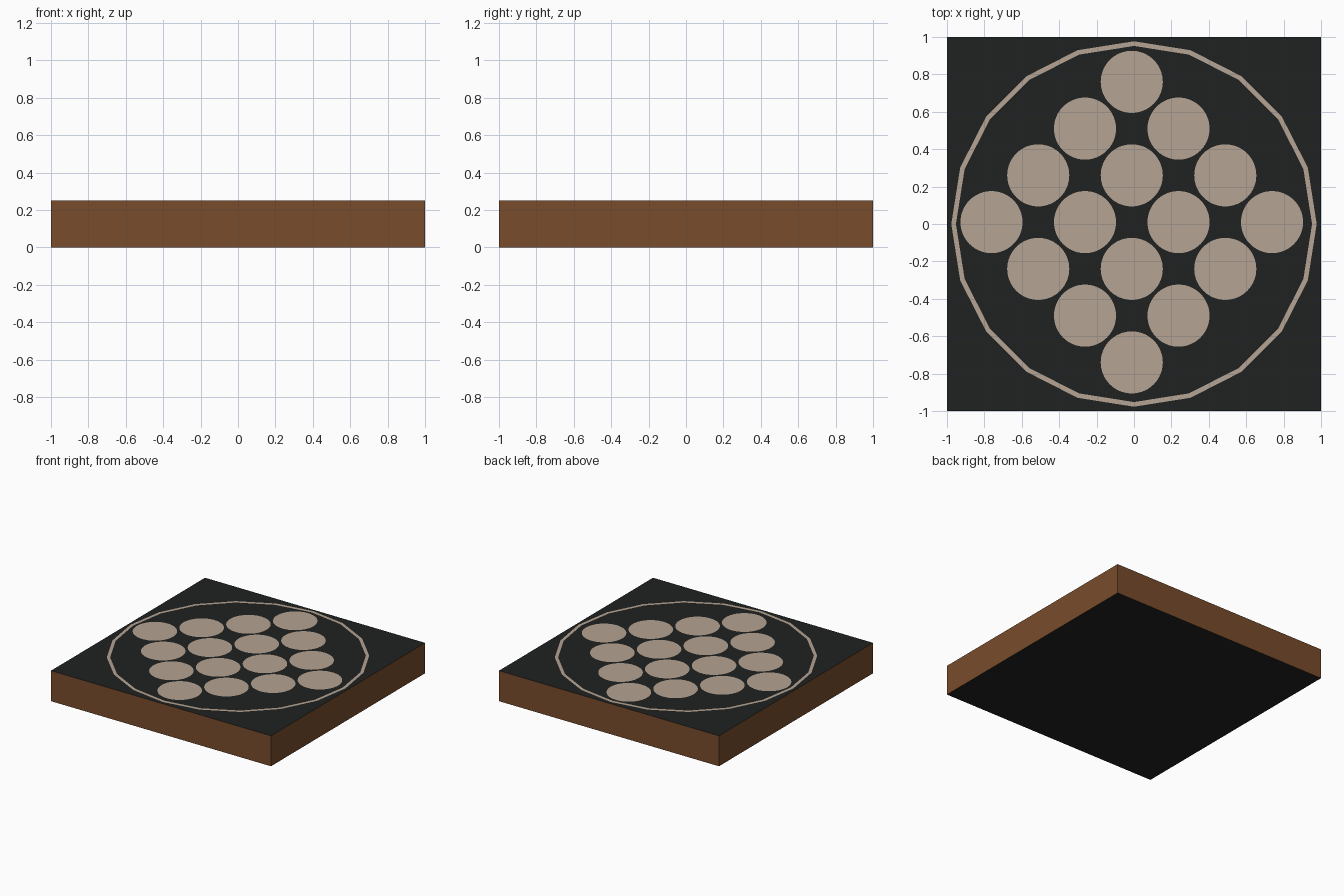
import bpy, bmesh
from math import cos, sin, tau

if "Cube" in bpy.data.objects:
    bpy.data.objects.remove(bpy.data.objects["Cube"])

TOP = 0.25       # top of the slab
INLAY = 0.252    # painted shapes sit just above it


def material(name, rgb):
    m = bpy.data.materials.new(name)
    m.diffuse_color = (*rgb, 1)
    m.use_nodes = True
    m.node_tree.nodes["Principled BSDF"].inputs["Base Color"].default_value = m.diffuse_color
    return m


wood = material("wood", (0.19, 0.074, 0.025))
black = material("black", (0.014, 0.016, 0.015))
cream = material("cream", (0.46, 0.37, 0.29))


def finish(name, bm, *mats):
    me = bpy.data.meshes.new(name)
    bm.to_mesh(me)
    bm.free()
    for m in mats:
        me.materials.append(m)
    ob = bpy.data.objects.new(name, me)
    bpy.context.collection.objects.link(ob)
    return ob


# Square slab: wooden sides, black top and bottom
bm = bmesh.new()
bmesh.ops.create_cube(bm, size=1)
bmesh.ops.scale(bm, vec=(2, 2, TOP), verts=bm.verts)
bmesh.ops.translate(bm, vec=(0, 0, TOP / 2), verts=bm.verts)
bm.normal_update()
for f in bm.faces:
    f.material_index = 1 if abs(f.normal.z) > 0.5 else 0
finish("board", bm, wood, black)

# Thin 20-sided border ring
bm = bmesh.new()
N = 20
outer, inner = ([bm.verts.new((r * cos(tau * i / N), r * sin(tau * i / N), INLAY))
                 for i in range(N)] for r in (0.977, 0.952))
for i in range(N):
    j = (i + 1) % N
    bm.faces.new((inner[i], outer[i], outer[j], inner[j]))
finish("border_ring", bm, cream)

# Diagonal four by four grid of round spots, slightly off centre
for i in range(4):
    for j in range(4):
        bm = bmesh.new()
        bmesh.ops.create_circle(bm, cap_ends=True, segments=64, radius=0.166)
        spot = finish(f"spot_{i}_{j}", bm, cream)
        spot.location = ((i - j) * 0.25 - 0.012, (i + j - 3) * 0.25 + 0.01, INLAY)
